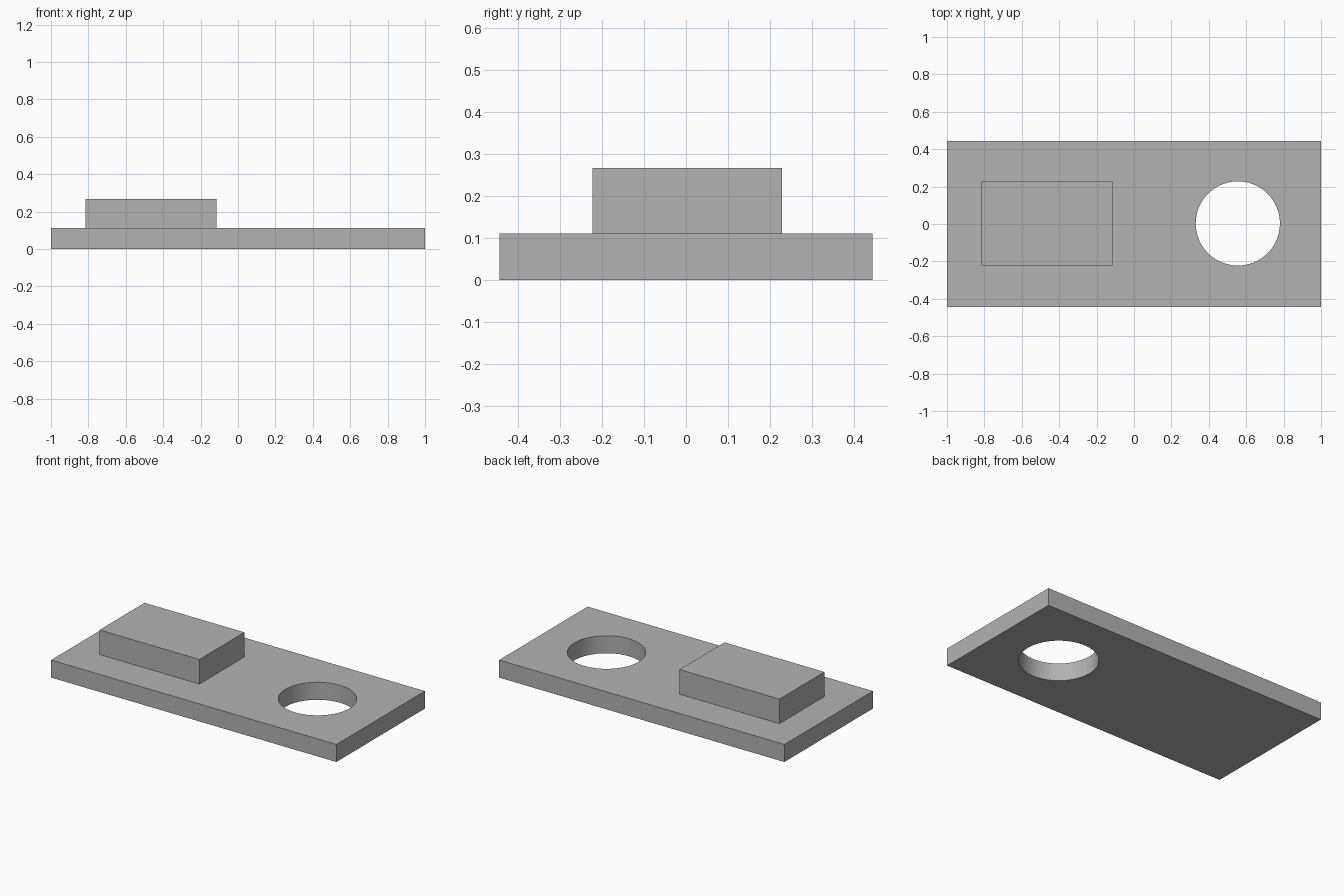
import bpy
import math

default = bpy.data.objects.get("Cube")
if default:
    bpy.data.objects.remove(default, do_unlink=True)

# Single flat grey
GREY = (0.45, 0.45, 0.45, 1.0)
grey = bpy.data.materials.new("grey")
grey.use_nodes = True
grey.diffuse_color = GREY
grey.node_tree.nodes["Principled BSDF"].inputs["Base Color"].default_value = GREY


def box(name, low, high):
    """Add a box spanning two opposite corners."""
    centre = [(a + b) / 2 for a, b in zip(low, high)]
    bpy.ops.mesh.primitive_cube_add(size=1, location=centre)
    obj = bpy.context.object
    obj.name = name
    obj.scale = [b - a for a, b in zip(low, high)]
    bpy.ops.object.transform_apply(location=False, rotation=False, scale=True)
    obj.data.materials.append(grey)
    return obj


PLATE_TOP = 0.111

# Base plate and raised block
plate = box("base_plate", (-1, -0.443, 0), (1, 0.443, PLATE_TOP))
box("raised_block", (-0.815, -0.222, PLATE_TOP), (-0.115, 0.228, 0.267))

# Round through-hole in the plate
bpy.ops.mesh.primitive_cylinder_add(
    vertices=96, radius=0.225, depth=0.5, location=(0.555, 0.003, PLATE_TOP / 2))
cutter = bpy.context.object
cutter.name = "hole_cutter"
cutter.hide_render = True
cutter.data.materials.append(grey)

cut = plate.modifiers.new("round_hole", "BOOLEAN")
cut.operation = "DIFFERENCE"
cut.solver = "EXACT"
cut.object = cutter

bpy.ops.object.select_all(action="DESELECT")
plate.select_set(True)
bpy.context.view_layer.objects.active = plate
bpy.ops.object.modifier_apply(modifier=cut.name)
bpy.data.objects.remove(cutter, do_unlink=True)

# Smooth hole wall, sharp edges elsewhere
bpy.ops.object.shade_smooth_by_angle(angle=math.radians(30))
